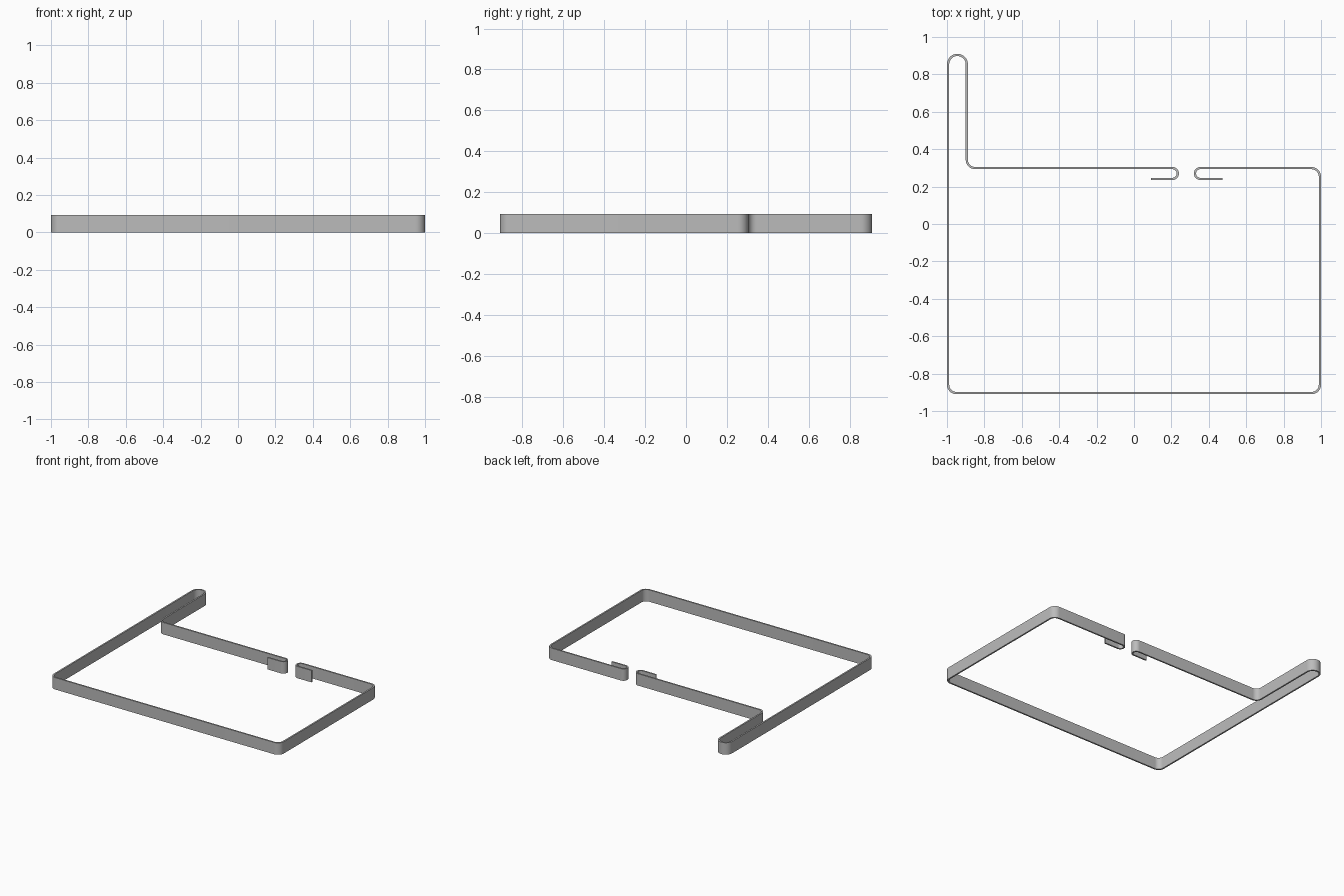
import bpy, bmesh, math
from mathutils import Vector

cube = bpy.data.objects.get("Cube")
if cube:
    bpy.data.objects.remove(cube, do_unlink=True)

THICK, HEIGHT, STEPS = 0.012, 0.093, 10

steel = bpy.data.materials.new("plain grey steel")
steel.use_nodes = True
GREY = (0.5, 0.5, 0.5, 1)
steel.diffuse_color = GREY
steel.node_tree.nodes["Principled BSDF"].inputs["Base Color"].default_value = GREY


def rounded_path(corners):
    """Centre line as (point, side normal) pairs, with each corner turned into an arc."""
    pts = [Vector(c[:2]) for c in corners]
    side = lambda d: Vector((-d.y, d.x))
    path = [(pts[0], side((pts[1] - pts[0]).normalized()))]
    for i in range(1, len(pts) - 1):
        r = corners[i][2]
        d1 = (pts[i] - pts[i - 1]).normalized()
        d2 = (pts[i + 1] - pts[i]).normalized()
        turn = 1 if d1.cross(d2) > 0 else -1
        centre = pts[i] - d1 * r + side(d1) * turn * r
        for k in range(STEPS + 1):
            a = k / STEPS * math.pi / 2
            n = side(d1) * math.cos(a) + side(d2) * math.sin(a)
            p = centre - n * turn * r
            if (p - path[-1][0]).length > 1e-4:
                path.append((p, n))
    path.append((pts[-1], side((pts[-1] - pts[-2]).normalized())))
    return path


def bent_strip(name, corners):
    path = rounded_path(corners)
    bm = bmesh.new()
    rings = []
    for p, n in path:
        a, b = p + n * THICK / 2, p - n * THICK / 2
        rings.append([bm.verts.new((q.x, q.y, z))
                      for q, z in ((a, 0), (b, 0), (b, HEIGHT), (a, HEIGHT))])
    for r, s in zip(rings, rings[1:]):
        for j in range(4):
            k = (j + 1) % 4
            bm.faces.new((r[j], r[k], s[k], s[j]))
    bm.faces.new(rings[0])
    bm.faces.new(rings[-1])
    bmesh.ops.recalc_face_normals(bm, faces=bm.faces[:])
    mesh = bpy.data.meshes.new(name)
    bm.to_mesh(mesh)
    bm.free()
    mesh.materials.append(steel)
    obj = bpy.data.objects.new(name, mesh)
    bpy.context.collection.objects.link(obj)
    bpy.ops.object.select_all(action='DESELECT')
    obj.select_set(True)
    bpy.context.view_layer.objects.active = obj
    bpy.ops.object.shade_smooth_by_angle(angle=math.radians(35))
    return obj


# Corner points (x, y, bend radius) from one folded lip round to the other
X, Y = 1 - THICK / 2, 0.91 - THICK / 2
RAIL, LIP, NECK = 0.299, 0.241, -0.894
FOLD, LOOP, BEND = (RAIL - LIP) / 2, (NECK + X) / 2, 0.045
bent_strip("bent_strip_frame", [
    (0.09, LIP, 0), (0.234, LIP, FOLD), (0.234, RAIL, FOLD),
    (NECK, RAIL, BEND), (NECK, Y, LOOP), (-X, Y, LOOP),
    (-X, -Y, BEND), (X, -Y, BEND), (X, RAIL, BEND),
    (0.326, RAIL, FOLD), (0.326, LIP, FOLD), (0.473, LIP, 0),
])
